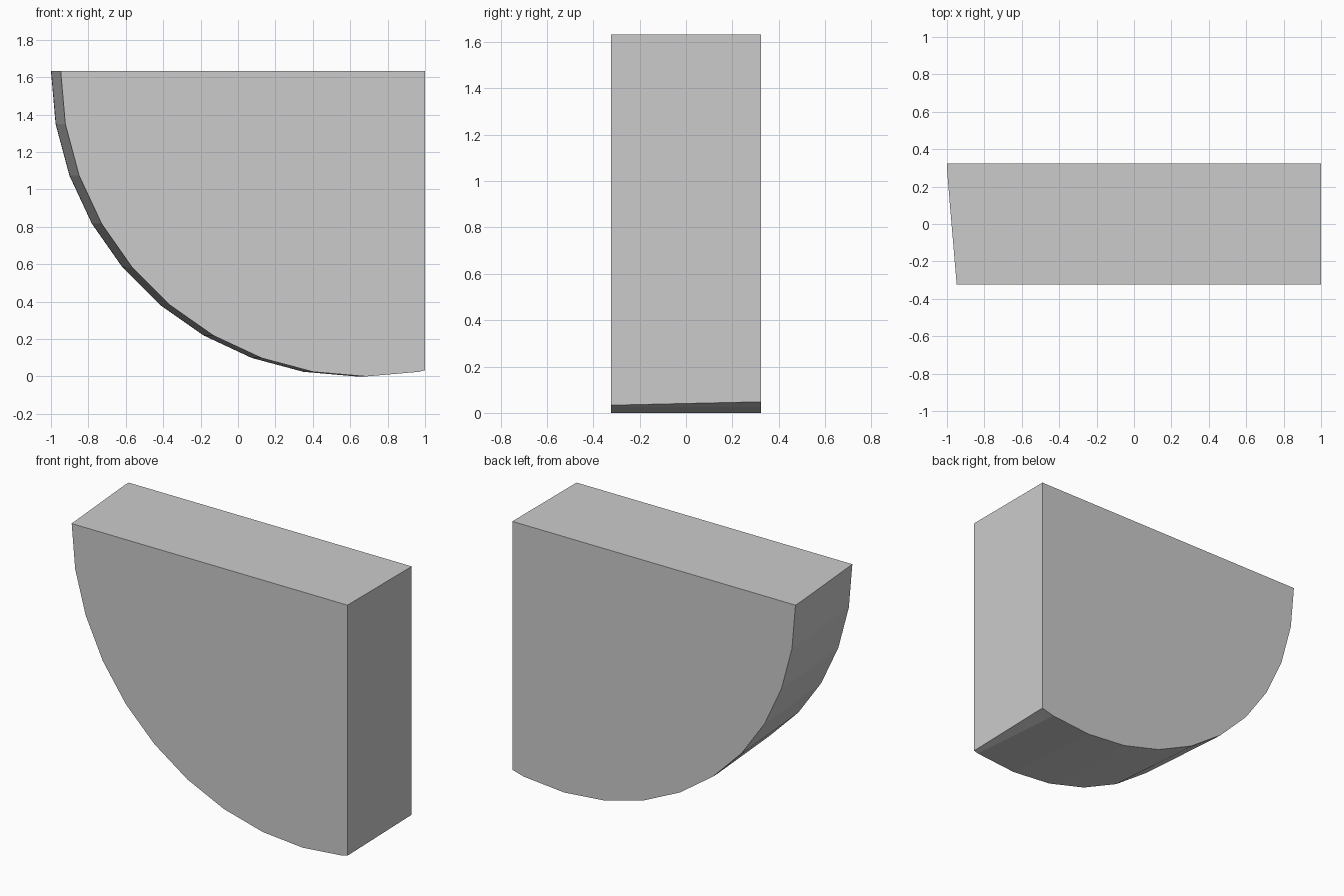
import bpy, bmesh, math

cube = bpy.data.objects.get("Cube")
if cube:
    bpy.data.objects.remove(cube, do_unlink=True)

# Plain grey material
grey = bpy.data.materials.new("plain grey")
grey.use_nodes = True
colour = (0.6, 0.6, 0.6, 1.0)
grey.diffuse_color = colour
grey.node_tree.nodes["Principled BSDF"].inputs["Base Color"].default_value = colour

RADIUS = 1.633
STEP = math.radians(10)
CENTRE_X = 0.685
# Depth of each section and how far its arc slides sideways
STATIONS = [(-0.324, 0.0), (0.1, -0.036), (0.27, -0.05), (0.324, -0.052)]


def section(bm, y, shift):
    """Quarter-round outline, carried past the flat end so it can be trimmed."""
    cx = CENTRE_X + shift
    ring = [bm.verts.new((cx - RADIUS * math.cos(i * STEP), y,
                          RADIUS - RADIUS * math.sin(i * STEP)))
            for i in range(12)]
    ring.append(bm.verts.new((ring[-1].co.x, y, RADIUS)))
    return ring


# Quarter-round block lofted through the sections
bm = bmesh.new()
rings = [section(bm, y, s) for y, s in STATIONS]
for a, b in zip(rings, rings[1:]):
    for i in range(len(a)):
        j = (i + 1) % len(a)
        bm.faces.new((a[i], a[j], b[j], b[i]))
bm.faces.new(rings[0])
bm.faces.new(rings[-1])

# Trim the flat end and close it
cut = bmesh.ops.bisect_plane(bm, geom=bm.verts[:] + bm.edges[:] + bm.faces[:],
                             plane_co=(1, 0, 0), plane_no=(1, 0, 0), clear_outer=True)
rim = [e for e in cut["geom_cut"] if isinstance(e, bmesh.types.BMEdge)]
bmesh.ops.contextual_create(bm, geom=rim)
bmesh.ops.recalc_face_normals(bm, faces=bm.faces[:])

mesh = bpy.data.meshes.new("quarter_round_block")
bm.to_mesh(mesh)
bm.free()
mesh.materials.append(grey)
block = bpy.data.objects.new("quarter_round_block", mesh)
bpy.context.collection.objects.link(block)
